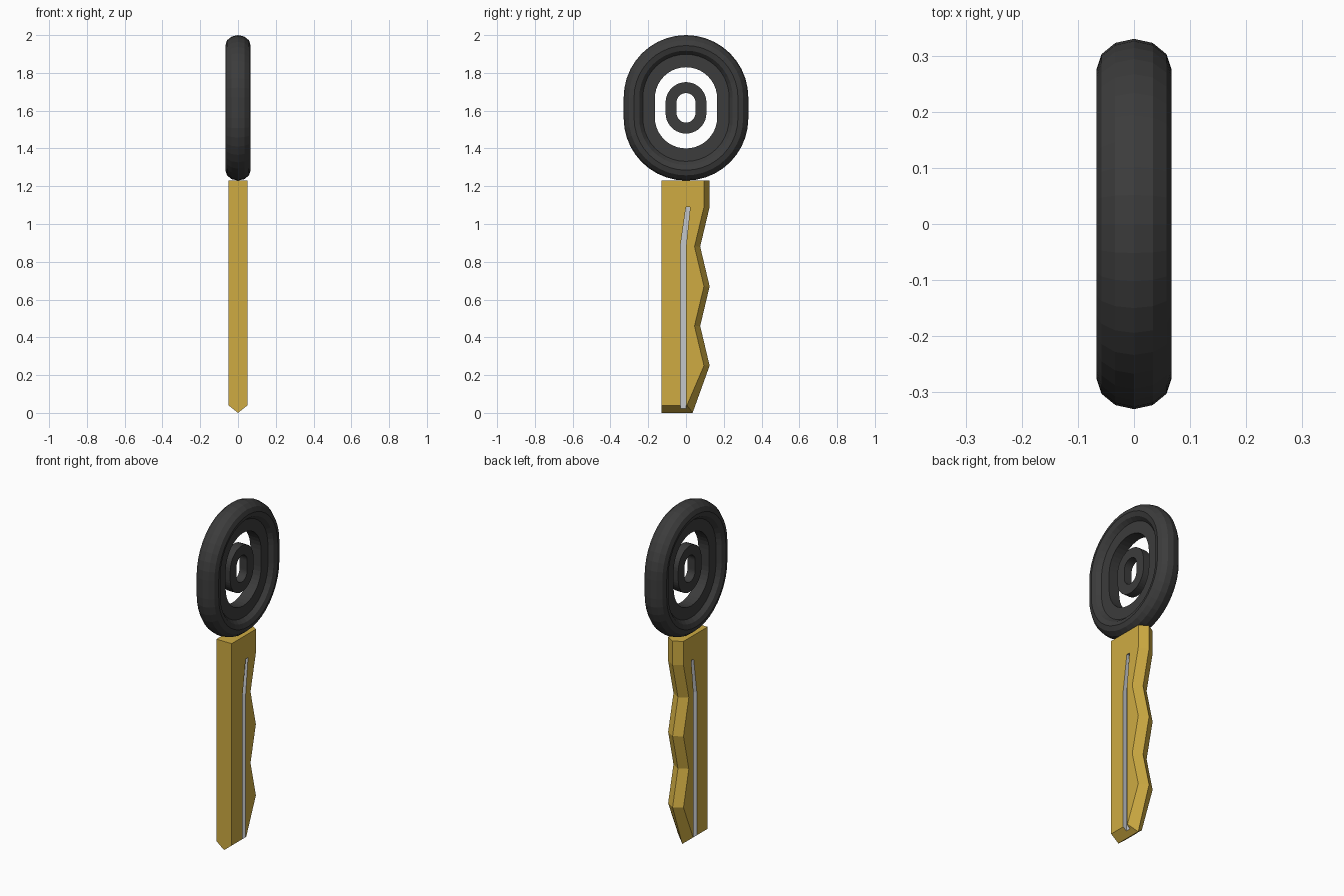
import bpy
import bmesh
from math import cos, sin, pi

cube = bpy.data.objects.get("Cube")
if cube:
    bpy.data.objects.remove(cube, do_unlink=True)


def material(name, rgb):
    m = bpy.data.materials.new(name)
    m.use_nodes = True
    m.diffuse_color = (*rgb, 1)
    m.node_tree.nodes["Principled BSDF"].inputs["Base Color"].default_value = (*rgb, 1)
    return m


BLACK = material("black rubber", (0.045, 0.045, 0.045))
GOLD = material("gold", (0.62, 0.41, 0.055))
GREY = material("light grey", (0.55, 0.57, 0.60))


def make_object(name, bm, materials):
    bmesh.ops.recalc_face_normals(bm, faces=bm.faces)
    mesh = bpy.data.meshes.new(name)
    bm.to_mesh(mesh)
    bm.free()
    for m in materials:
        mesh.materials.append(m)
    obj = bpy.data.objects.new(name, mesh)
    bpy.context.collection.objects.link(obj)
    return obj


def loft(layers, caps):
    """Skin a list of equal-length closed loops; cap the ends or join them."""
    bm = bmesh.new()
    rows = [[bm.verts.new(p) for p in layer] for layer in layers]
    n = len(rows[0])
    pairs = list(zip(rows, rows[1:]))
    if not caps:
        pairs.append((rows[-1], rows[0]))
    for a, b in pairs:
        for i in range(n):
            j = (i + 1) % n
            bm.faces.new((a[i], a[j], b[j], b[i]))
    if caps:
        bm.faces.new(rows[0])
        bm.faces.new(rows[-1])
    return bm


def oval_ring(name, section, stretch, steps=20, centre=1.615):
    """Sweep a (radius, x) section round two half circles pulled apart in z."""
    layers = []
    for side in (1, -1):
        for k in range(steps + 1):
            a = pi * k / steps + (0 if side == 1 else pi)
            layers.append([(x, r * cos(a), centre + side * stretch + r * sin(a))
                           for r, x in section])
    return make_object(name, loft(layers, caps=False), [BLACK])


def flat_section(inner, outer, half):
    return [(inner, -half), (outer, -half), (outer, half), (inner, half)]


# Handle: round outer tube, flat inner rim, loose centre ring
tube = [(0.275 + 0.055 * cos(k * pi / 6), 0.067 * sin(k * pi / 6)) for k in range(12)]
oval_ring("handle_outer_ring", tube, 0.055)
oval_ring("handle_inner_rim", flat_section(0.165, 0.235, 0.035), 0.05)
oval_ring("handle_centre_ring", flat_section(0.05, 0.108, 0.025), 0.028)

# Blade: full outline on the middle plane, smaller outline on both sides
ridge = [(-0.13, 0), (0.035, 0), (0.125, 0.25), (0.075, 0.46), (0.125, 0.67),
         (0.075, 0.88), (0.125, 1.09), (0.125, 1.23), (-0.13, 1.23)]
side = [(-0.13, 0.04), (0.005, 0.04)] + [(y - 0.03, z) for y, z in ridge[2:8]] + [ridge[8]]
blade = make_object("blade", loft([[(x, y, z) for y, z in outline] for x, outline in
                                   ((-0.05, side), (0, ridge), (0.05, side))], caps=True),
                    [GOLD, GREY])

# Grooves: cut a bent channel into each side, coloured by the cutter's slot
channel = [(-0.03, -0.05), (0, -0.05), (0, 0.88), (0.022, 1.09), (0, 1.09), (-0.03, 0.88)]
for s in (1, -1):
    cutter = make_object("groove_cutter", loft([[(x * s, y, z) for y, z in channel]
                                                for x in (0.028, 0.1)], caps=True),
                         [GOLD, GREY])
    cutter.hide_render = True
    for f in cutter.data.polygons:
        f.material_index = 1
    cut = blade.modifiers.new("groove", 'BOOLEAN')
    cut.operation = 'DIFFERENCE'
    cut.solver = 'EXACT'
    cut.object = cutter
    bpy.context.view_layer.objects.active = blade
    bpy.ops.object.modifier_apply(modifier=cut.name)
    bpy.data.objects.remove(cutter, do_unlink=True)
